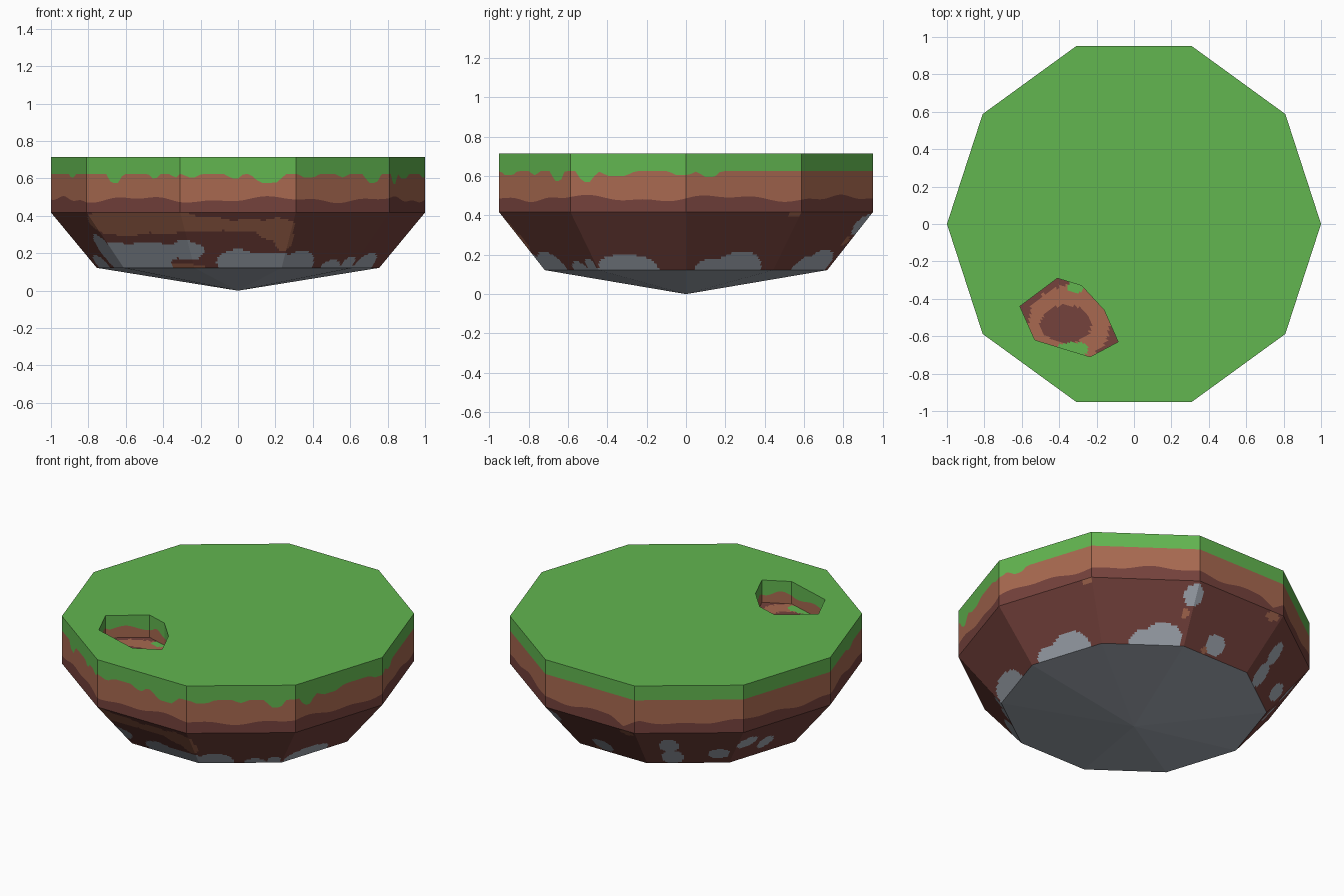
import bpy, bmesh, math
from mathutils import Vector

if "Cube" in bpy.data.objects:
    bpy.data.objects.remove(bpy.data.objects["Cube"])

TOP, RIM, BASE = 0.715, 0.418, 0.122      # heights of lawn, overhang and lower ring
R_RIM, R_BASE = 1.0, 0.755
PIT_Z = 0.575
GRASS, SOIL, EARTH, STONE = range(4)


def lin(c):
    c /= 255
    return c / 12.92 if c <= 0.04045 else ((c + 0.055) / 1.055) ** 2.4


MATS = []
for name, rgb in (("grass_green", (98, 182, 80)), ("light_soil", (168, 105, 80)),
                  ("dark_earth", (117, 66, 60)), ("stone_grey", (164, 171, 181))):
    m = bpy.data.materials.new(name)
    m.diffuse_color = (*[lin(c) for c in rgb], 1)
    m.use_nodes = True
    m.node_tree.nodes["Principled BSDF"].inputs["Base Color"].default_value = m.diffuse_color
    MATS.append(m)


def finish(bm, name):
    me = bpy.data.meshes.new(name)
    bm.to_mesh(me)
    bm.free()
    for m in MATS:
        me.materials.append(m)
    ob = bpy.data.objects.new(name, me)
    bpy.context.collection.objects.link(ob)
    return ob


def corner(k, r=1.0):
    a = math.radians(36 * k)
    return Vector((r * math.cos(a), r * math.sin(a), 0))


def on_side(u, r, z):
    """Point on the ten-sided outline; u counts sides from +x."""
    k = math.floor(u + 1e-6)
    p = corner(k).lerp(corner(k + 1), u - k) * r
    p.z = z
    return p


def wrap(d):
    return (d + 5) % 10 - 5


def strip(name, cols, rows, point, colour):
    """Closed band of quads: point(i, j) places it, colour(i, j) paints it."""
    bm = bmesh.new()
    g = [[bm.verts.new(point(i, j)) for j in range(rows + 1)] for i in range(cols)]
    for i in range(cols):
        n = (i + 1) % cols
        for j in range(rows):
            f = bm.faces.new((g[i][j], g[n][j], g[n][j + 1], g[i][j + 1]))
            f.material_index = colour(i, j)
    return finish(bm, name)


# --- soil wall: dark earth, light soil and a dripping grass edge
DRIPS = [(6.3, .09, .05), (6.72, .06, .025), (6.95, .05, .02), (7.1, .08, .02),
         (7.47, .08, .025), (7.76, .16, .048), (8.14, .12, .02), (8.5, .06, .02),
         (8.82, .10, .05), (9.14, .09, .055), (9.4, .16, .025), (9.97, .12, .02),
         (0.2, .10, .03), (5.6, .1, .02)]
N = 24


def wall_point(i, j):
    u = i / N
    drip = max(d * min(1, max(0, 1.8 * (1 - abs(wrap(u - c)) / w))) for c, w, d in DRIPS)
    low = 0.487 + 0.012 * math.sin(u * math.tau * 0.8) + 0.007 * math.sin(u * math.tau * 2.1)
    low -= 0.06 * max(0, 1 - abs(wrap(u - 2.88)) / 0.15)
    return on_side(u, R_RIM, (RIM, low, 0.625 - drip, TOP)[j])


strip("soil_wall", 10 * N, 3, wall_point, lambda i, j: (EARTH, SOIL, GRASS)[j])

# --- sloping underside with stone and soil patches (side, height, half width, half height)
STONES = [(5.8, .20, .22, .10), (6.1, .17, .40, .085), (6.5, .205, .38, .055),
          (6.95, .215, .20, .052), (6.35, .14, .35, .05),
          (7.5, .15, .24, .07), (7.85, .15, .3, .055), (8.22, .14, .2, .075),
          (8.68, .12, .14, .045), (8.9, .12, .09, .06), (9.35, .13, .34, .07),
          (0.3, .12, .2, .06), (0.58, .13, .26, .085), (1.5, .12, .17, .07),
          (1.72, .14, .24, .085), (1.98, .355, .10, .05), (2.42, .18, .13, .05),
          (3.32, .18, .13, .06), (3.3, .29, .10, .06), (3.84, .21, .12, .045),
          (4.13, .29, .13, .045), (4.42, .23, .10, .05), (5.3, .13, .2, .06)]
SOILS = [(6.3, .36, .42, .065), (6.75, .37, .42, .065), (7.15, .355, .32, .045),
         (7.6, .345, .3, .035), (7.85, .33, .18, .06), (7.96, .27, .10, .055),
         (6.85, .12, .3, .022), (0.95, .41, .06, .02), (1.93, .27, .04, .02),
         (2.9, .40, .07, .025), (2.3, .14, .04, .02)]
C, ROWS = 40, 26


def inside(patches, u, z):
    return any((wrap(u - c) / w) ** 2 + ((z - h) / t) ** 2 < 1 for c, h, w, t in patches)


def slope_colour(i, j):
    u, z = (i + .5) / C, BASE + (RIM - BASE) * (j + .5) / ROWS
    return STONE if inside(STONES, u, z) else SOIL if inside(SOILS, u, z) else EARTH


def slope_point(i, j):
    t = j / ROWS
    return on_side(i / C, R_BASE + (R_RIM - R_BASE) * t, BASE + (RIM - BASE) * t)


strip("earth_underside", 10 * C, ROWS, slope_point, slope_colour)

# --- shallow stone point at the bottom
bm = bmesh.new()
tip = bm.verts.new((0, 0, 0))
ring = [bm.verts.new(corner(k, R_BASE) + Vector((0, 0, BASE))) for k in range(10)]
for k in range(10):
    bm.faces.new((tip, ring[(k + 1) % 10], ring[k])).material_index = STONE
finish(bm, "stone_bottom")

# --- lawn with a hole for the pit
PIT = [(-.61, -.44), (-.53, -.62), (-.235, -.71), (-.085, -.63),
       (-.16, -.46), (-.28, -.33), (-.41, -.29)]
bm = bmesh.new()
for loop in ([corner(k).to_2d() for k in range(10)], PIT):
    vs = [bm.verts.new((p[0], p[1], TOP)) for p in loop]
    for a, b in zip(vs, vs[1:] + vs[:1]):
        bm.edges.new((a, b))
bmesh.ops.triangle_fill(bm, use_beauty=True, edges=bm.edges[:], normal=(0, 0, 1))
for f in bm.faces:
    f.normal_update()
    if f.normal.z < 0:
        f.normal_flip()
finish(bm, "lawn")

# --- pit walls and patchy pit floor, both following the hole outline
S = 12
EDGE = []
for a, b in zip(PIT, PIT[1:] + PIT[:1]):
    EDGE += [Vector(a).lerp(Vector(b), s / S) for s in range(S)]
MID = Vector((-.36, -.53))


def pit_point(i, j):
    x, y = EDGE[i]
    z = (TOP, 0.635 + 0.015 * math.sin(i * 0.5), PIT_Z)[j]
    return x, y, z


strip("pit_wall", len(EDGE), 2, pit_point, lambda i, j: (GRASS, SOIL)[j])

FR = 14


def floor_point(i, j):
    p = EDGE[i].lerp(MID, j / FR * 0.999)
    return p.x, p.y, PIT_Z


def floor_colour(i, j):
    p = EDGE[i].lerp(MID, (j + .5) / FR)

    def near(x, y, rx, ry):
        return ((p.x - x) / rx) ** 2 + ((p.y - y) / ry) ** 2 < 1
    if near(-.31, -.34, .045, .03) or near(-.34, -.665, .09, .035):
        return GRASS
    if near(-.365, -.535, .14, .10) or not near(-.345, -.53, .22, .20):
        return EARTH
    return SOIL


strip("pit_floor", len(EDGE), FR, floor_point, floor_colour)
